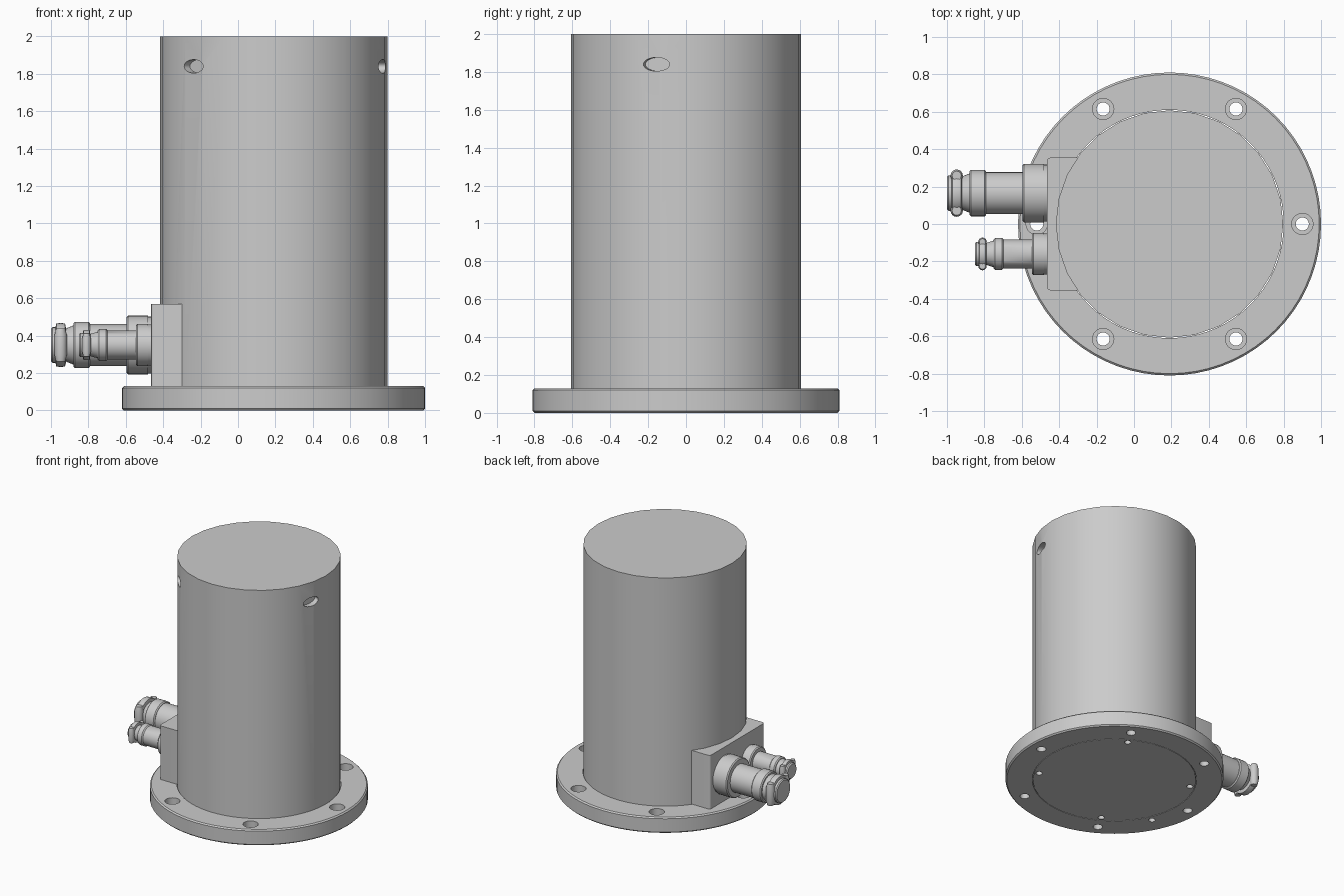
import bpy, bmesh, math
from mathutils import Vector, Matrix

if "Cube" in bpy.data.objects:
    bpy.data.objects.remove(bpy.data.objects["Cube"], do_unlink=True)

CX = 0.19  # axis of the housing

grey = bpy.data.materials.new("machined grey")
grey.use_nodes = True
grey.diffuse_color = (0.6, 0.6, 0.6, 1)
grey.node_tree.nodes["Principled BSDF"].inputs["Base Color"].default_value = (0.6, 0.6, 0.6, 1)


def finish(name, bm):
    bmesh.ops.recalc_face_normals(bm, faces=bm.faces)
    mesh = bpy.data.meshes.new(name)
    bm.to_mesh(mesh)
    bm.free()
    mesh.materials.append(grey)
    obj = bpy.data.objects.new(name, mesh)
    bpy.context.collection.objects.link(obj)
    return obj


def select(obj):
    bpy.ops.object.select_all(action='DESELECT')
    obj.select_set(True)
    bpy.context.view_layer.objects.active = obj


def smooth(obj):
    select(obj)
    bpy.ops.object.shade_smooth_by_angle(angle=math.radians(30))


def lathe(name, profile, origin, axis=(0, 0, 1), sides=32, stretch=1.0):
    """Closed turned solid from (distance along axis, radius) points."""
    bm = bmesh.new()
    rings = []
    for t, r in profile:
        rings.append([bm.verts.new((r * math.cos(math.tau * i / sides),
                                    r * stretch * math.sin(math.tau * i / sides), t))
                      for i in range(sides)])
    for a, b in zip(rings, rings[1:]):
        for i in range(sides):
            j = (i + 1) % sides
            bm.faces.new((a[i], a[j], b[j], b[i]))
    bm.faces.new(rings[0])
    bm.faces.new(rings[-1])
    turn = Vector(axis).to_track_quat('Z', 'Y').to_matrix().to_4x4()
    bm.transform(Matrix.Translation(origin) @ turn)
    return finish(name, bm)


def cut(obj, cutters):
    for c in cutters:
        c.hide_render = True
        mod = obj.modifiers.new("cut", 'BOOLEAN')
        mod.operation = 'DIFFERENCE'
        mod.solver = 'EXACT'
        mod.object = c
        select(obj)
        bpy.ops.object.modifier_apply(modifier=mod.name)
        bpy.data.objects.remove(c, do_unlink=True)


def polar(radius, degrees, z):
    a = math.radians(degrees)
    return Vector((CX + radius * math.cos(a), radius * math.sin(a), z))


# Mounting flange with counterbored bolt holes and a bore for the housing
flange = lathe("mounting_flange",
               [(0, 0.8), (0.01, 0.81), (0.12, 0.81), (0.13, 0.8)], (CX, 0, 0), sides=72)
cutters = [lathe("bore_cutter", [(-0.1, 0.61), (0.3, 0.61)], (CX, 0, 0), sides=72)]
for k in range(6):
    cutters.append(lathe("bolt_cutter",
                         [(-0.1, 0.035), (0.07, 0.035), (0.07, 0.057), (0.3, 0.057)],
                         polar(0.71, 60 * k, 0), sides=24))
cutters.append(lathe("drain_cutter", [(-0.1, 0.025), (0.1, 0.025)],
                     polar(0.66, 205, 0), sides=24))
cut(flange, cutters)
smooth(flange)

# Cylindrical housing with blind holes in its base and two oval side recesses
housing = lathe("housing", [(0, 0.608), (2, 0.608)], (CX, 0, 0), sides=28)
cutters = [lathe("base_hole_cutter", [(-0.1, 0.024), (0.1, 0.024)],
                 polar(0.568, 60 + 90 * k, 0), sides=24) for k in range(4)]
for angle in (225, 345):
    out = polar(1, angle, 0) - Vector((CX, 0, 0))
    recess = lathe("side_recess_cutter", [(0, 0.072), (0.2, 0.072)],
                   (0, 0, 0), sides=24, stretch=0.5)
    # local x becomes tangent, local y becomes vertical, local z points outwards
    side = Vector((0, 0, 1)).cross(out)
    frame = Matrix((side, Vector((0, 0, 1)), out)).transposed().to_4x4()
    recess.data.transform(Matrix.Translation(polar(0.56, angle, 1.84)) @ frame)
    cutters.append(recess)
cut(housing, cutters)
smooth(housing)

# Connector block against the side of the housing
bm = bmesh.new()
bmesh.ops.create_cube(bm, size=1, matrix=Matrix.Translation((-0.333, 0, 0.35))
                      @ Matrix.Diagonal((0.266, 0.71, 0.44, 1)))
edges = [e for e in bm.edges
         if all(v.co.x < -0.4 for v in e.verts)
         and abs(e.verts[0].co.z - e.verts[1].co.z) > 0.1]
bmesh.ops.bevel(bm, geom=edges, offset=0.02, segments=3, affect='EDGES', profile=0.5)
smooth(finish("connector_block", bm))


def connector(prefix, y, collar, grip, ring, tail, clamp_x, end_x, clamp_r):
    """Plug pointing to -x; each section is (end distance, radius) from the block face."""
    base = (-0.465, y, 0.35)
    out = (-1, 0, 0)
    c_end, c_r = collar
    g_end, g_r = grip
    r_end, r_r = ring
    b = 0.008
    body = lathe(prefix + "_plug", [
        (-0.02, c_r * 0.97), (0.015, c_r * 0.97), (0.015, c_r), (c_end - b, c_r),
        (c_end, c_r - b), (c_end, g_r), (g_end, g_r), (g_end, r_r - b), (g_end + b, r_r),
        (r_end - b, r_r), (r_end, r_r - b), (r_end, tail * 1.1),
        (clamp_x - 0.02, tail * 0.9), (clamp_x, tail), (end_x - b, tail),
        (end_x, tail - b)], base, out, 36)
    smooth(body)
    # Cable clamp: band with rounded rims and a pair of tightening screws
    w = clamp_r * 0.24
    band = lathe(prefix + "_clamp_band", [
        (clamp_x - w, tail * 0.9), (clamp_x - w * 0.8, clamp_r * 0.93),
        (clamp_x, clamp_r * 0.96), (clamp_x + w * 0.8, clamp_r * 0.93),
        (clamp_x + w, tail * 0.9)], base, out, 32)
    smooth(band)
    for side, s in (("front", -1), ("back", 1)):
        h = clamp_r * 0.72
        screw = lathe(prefix + "_clamp_screw_" + side,
                      [(-h, clamp_r * 0.2), (-h * 0.6, clamp_r * 0.27),
                       (h * 0.6, clamp_r * 0.27), (h, clamp_r * 0.2)],
                      (base[0] - clamp_x, y + s * clamp_r * 0.76, 0.35), (0, 0, 1), 16)
        smooth(screw)


connector("large", 0.165, (0.13, 0.157), (0.325, 0.112), (0.415, 0.124),
          0.095, 0.483, 0.535, 0.123)
connector("small", -0.16, (0.08, 0.113), (0.232, 0.077), (0.285, 0.085),
          0.065, 0.345, 0.385, 0.085)
